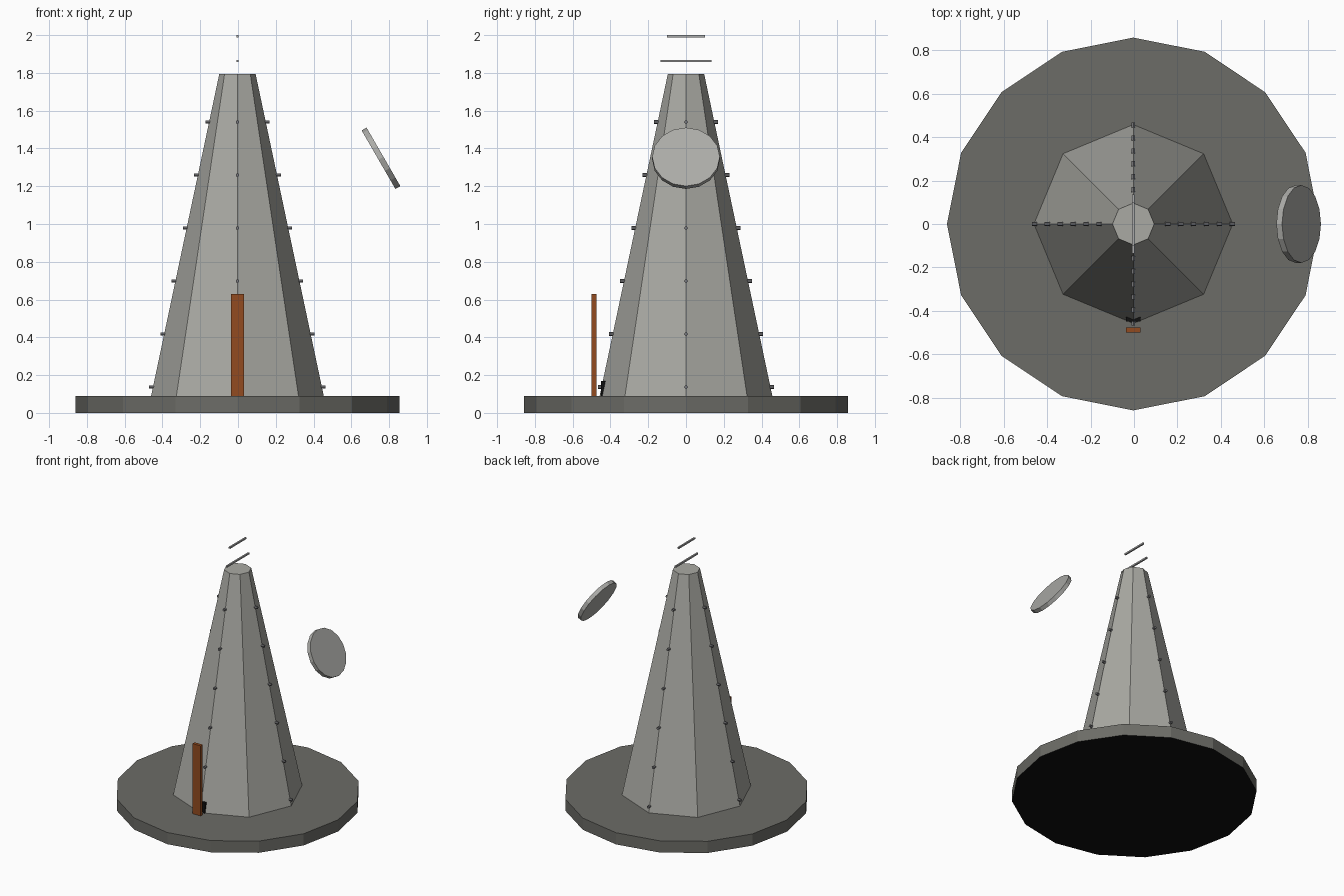
import bpy, math
from mathutils import Vector

if "Cube" in bpy.data.objects:
    bpy.data.objects.remove(bpy.data.objects["Cube"])


def material(name, rgb):
    m = bpy.data.materials.new(name)
    m.diffuse_color = (*rgb, 1)
    m.use_nodes = True
    m.node_tree.nodes["Principled BSDF"].inputs["Base Color"].default_value = m.diffuse_color
    return m


CONCRETE = material("dark concrete", (0.15, 0.15, 0.135))
PLATE = material("light grey metal", (0.40, 0.40, 0.37))
DISH = material("dish grey", (0.41, 0.41, 0.39))
RUST = material("rust brown", (0.29, 0.07, 0.014))
IRON = material("rivet grey", (0.19, 0.19, 0.20))
ROD = material("aerial grey", (0.40, 0.40, 0.40))
BLACK = material("black", (0.005, 0.005, 0.005))


def frustum(name, sides, r1, r2, length, centre, axis, mat):
    """Prism or frustum around the given axis, with a corner on the x axis."""
    bpy.ops.mesh.primitive_cone_add(vertices=sides, radius1=r1, radius2=r2,
                                    depth=length, location=centre)
    o = bpy.context.object
    o.name = name
    o.rotation_euler = Vector((0, 0, 1)).rotation_difference(Vector(axis)).to_euler()
    o.data.materials.append(mat)
    return o


def box(name, lo, hi, mat):
    lo, hi = Vector(lo), Vector(hi)
    bpy.ops.mesh.primitive_cube_add(size=1, location=(lo + hi) / 2)
    o = bpy.context.object
    o.name = name
    o.scale = hi - lo
    o.data.materials.append(mat)
    return o


# base slab with a black underside, and tapering tower
BASE, TOP, R1, R2 = 0.09, 1.795, 0.457, 0.096
CX = -0.003
slab = frustum("base_slab", 16, 0.857, 0.857, BASE, (CX, 0, BASE / 2), (0, 0, 1), CONCRETE)
slab.data.materials.append(BLACK)
for f in slab.data.polygons:
    f.material_index = 1 if f.normal.z < -0.5 else 0
frustum("tower", 8, R1, R2, TOP - BASE, (CX, 0, (TOP + BASE) / 2), (0, 0, 1), PLATE)

# rivets along four tower edges
for side in range(4):
    a = side * math.pi / 2
    d = Vector((math.cos(a), math.sin(a), 0))
    for row in range(6):
        z = 0.137 + 0.2805 * row
        r = R1 + (R2 - R1) * (z - BASE) / (TOP - BASE)
        frustum(f"rivet_{side}_{row}", 6, 0.01, 0.01, 0.036,
                d * (r + 0.002) + Vector((CX, 0, z)), d, IRON)

# door panel and the dark doorway behind it
box("door_panel", (CX - 0.034, -0.5, BASE), (CX + 0.034, -0.475, 0.63), RUST)
box("doorway", (CX - 0.034, -0.449, BASE), (CX + 0.034, -0.42, 0.17), BLACK)

# tilted dish beside the tower
frustum("dish", 16, 0.179, 0.179, 0.03, (0.757, 0, 1.348), (0.866, 0, 0.5), DISH)

# aerial crossbars above the tower
for name, z, half in (("lower_crossbar", 1.863, 0.135), ("upper_crossbar", 1.994, 0.1)):
    box(name, (CX - 0.006, -half, z - 0.006), (CX + 0.006, half, z + 0.006), ROD)
